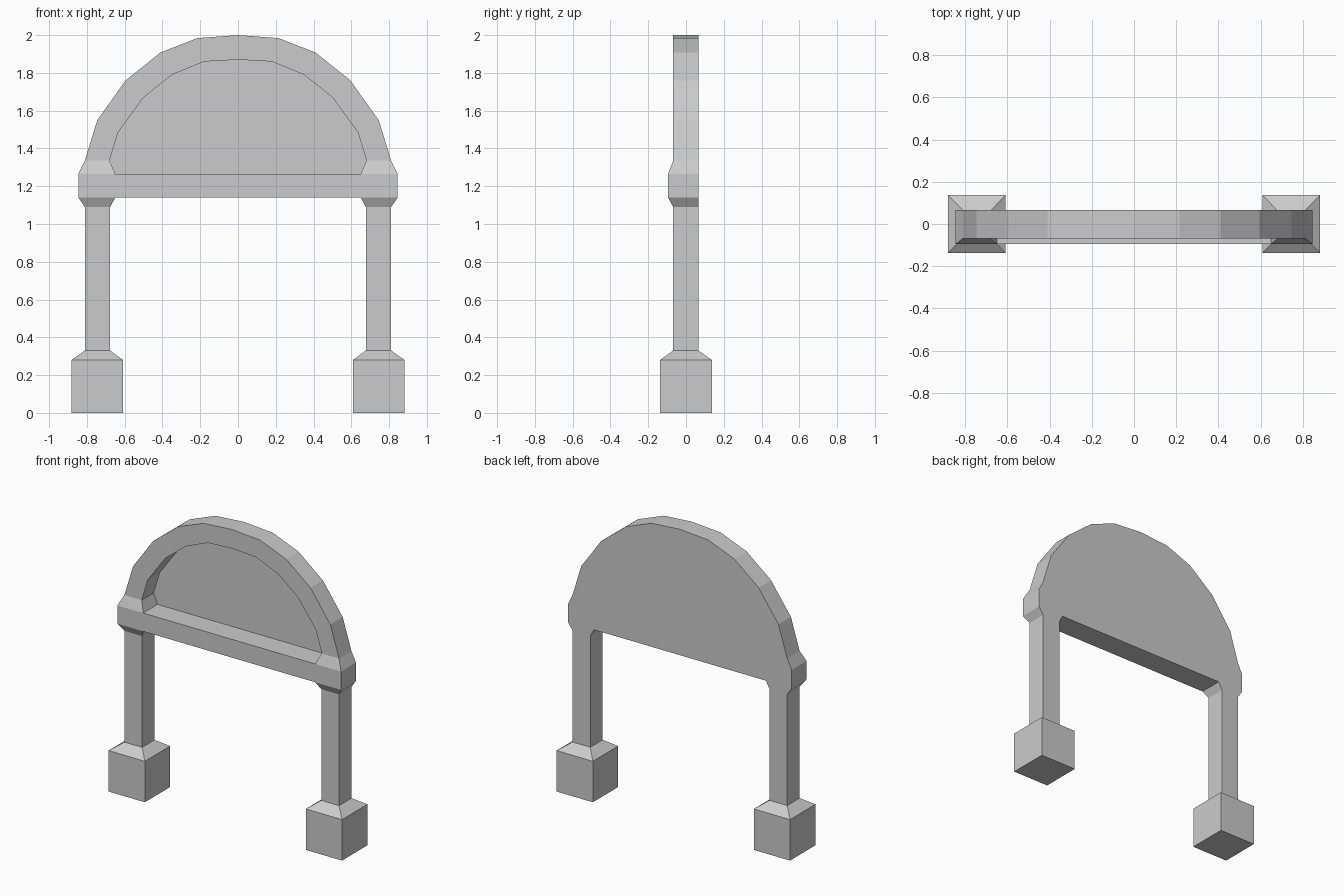
import bpy

if "Cube" in bpy.data.objects:
    bpy.data.objects.remove(bpy.data.objects["Cube"])

FRONT, BACK = -0.068, 0.066      # column and arch depth
BEAM_FRONT = -0.095              # lintel sticks out at the front


def make(name, verts, faces):
    mesh = bpy.data.meshes.new(name)
    mesh.from_pydata(verts, [], faces)
    mesh.validate()
    obj = bpy.data.objects.new(name, mesh)
    bpy.context.collection.objects.link(obj)
    # consistent outward normals
    bpy.context.view_layer.objects.active = obj
    obj.select_set(True)
    bpy.ops.object.mode_set(mode='EDIT')
    bpy.ops.mesh.select_all(action='SELECT')
    bpy.ops.mesh.normals_make_consistent(inside=False)
    bpy.ops.object.mode_set(mode='OBJECT')
    obj.select_set(False)
    return obj


def loft(name, rings, cap_start=True, cap_end=True):
    """Skin a stack of equal-length closed rings."""
    n = len(rings[0])
    verts = [v for ring in rings for v in ring]
    faces = []
    for r in range(len(rings) - 1):
        for i in range(n):
            j = (i + 1) % n
            faces.append((r * n + i, r * n + j, (r + 1) * n + j, (r + 1) * n + i))
    if cap_start:
        faces.append(tuple(range(n)))
    if cap_end:
        faces.append(tuple(range(len(verts) - n, len(verts))))
    return make(name, verts, faces)


# Posts: plinth, shaft, flared capital and shoulder (z, x inner, x outer, y front, y back)
sections = [
    (0.00, 0.608, 0.882, -0.137, 0.137),
    (0.28, 0.608, 0.882, -0.137, 0.137),
    (0.33, 0.677, 0.811, FRONT, BACK),
    (1.09, 0.677, 0.811, FRONT, BACK),
    (1.14, 0.650, 0.845, BEAM_FRONT, BACK),
    (1.265, 0.650, 0.845, BEAM_FRONT, BACK),
    (1.335, 0.680, 0.811, FRONT, BACK),
]
for side, s in (("left", -1), ("right", 1)):
    rings = [[(s * a, f, z), (s * b, f, z), (s * b, k, z), (s * a, k, z)]
             for z, a, b, f, k in sections]
    loft(side + "_post", rings, cap_end=False)

# Lintel between the posts
loft("lintel", [[(x, BEAM_FRONT, 1.14), (x, BACK, 1.14),
                 (x, BACK, 1.265), (x, BEAM_FRONT, 1.265)] for x in (-0.65, 0.65)],
     cap_start=False, cap_end=False)

# Arch rim, half profiles mirrored about the centre
outer = [(0.811, 1.335), (0.745, 1.55), (0.595, 1.76), (0.41, 1.908), (0.215, 1.984)]
inner = [(0.680, 1.335), (0.635, 1.485), (0.50, 1.67), (0.35, 1.79), (0.18, 1.86)]


def full(half, top):
    return half + [(0, top)] + [(-x, z) for x, z in reversed(half)]


outer, inner = full(outer, 2.0), full(inner, 1.87)
loft("arch_rim", [[(ox, FRONT, oz), (ox, BACK, oz), (ix, BACK, iz), (ix, FRONT, iz)]
                  for (ox, oz), (ix, iz) in zip(outer, inner)],
     cap_start=False, cap_end=False)

# Recessed panel closing the arch at the back
outline = [(0.65, 1.265)] + inner + [(-0.65, 1.265)]
loft("back_panel", [[(x, y, z) for x, z in outline] for y in (0.06, BACK)])
